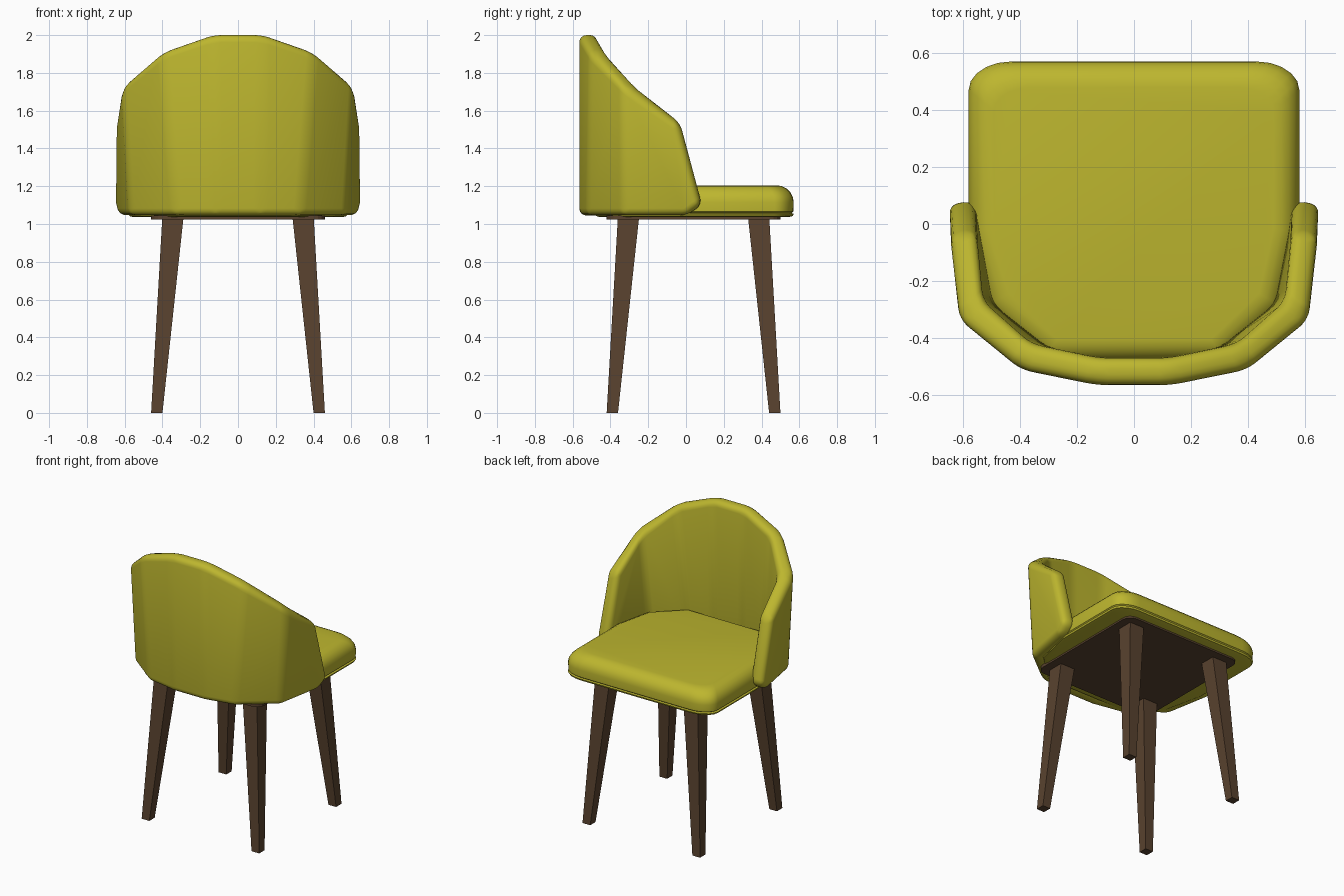
import bpy, bmesh, math

cube = bpy.data.objects.get("Cube")
if cube:
    bpy.data.objects.remove(cube, do_unlink=True)


def material(name, colour):
    m = bpy.data.materials.new(name)
    m.use_nodes = True
    m.diffuse_color = (*colour, 1)
    m.node_tree.nodes["Principled BSDF"].inputs["Base Color"].default_value = (*colour, 1)
    return m


FABRIC = material("olive yellow fabric", (0.51, 0.47, 0.028))
WOOD = material("dark brown wood", (0.10, 0.055, 0.028))


def make(name, verts, faces, mat, fix_normals=True):
    mesh = bpy.data.meshes.new(name)
    bm = bmesh.new()
    vs = [bm.verts.new(v) for v in verts]
    for f in faces:
        bm.faces.new([vs[i] for i in f])
    if fix_normals:
        bmesh.ops.recalc_face_normals(bm, faces=bm.faces)
    bm.to_mesh(mesh)
    bm.free()
    mesh.materials.append(mat)
    ob = bpy.data.objects.new(name, mesh)
    bpy.context.collection.objects.link(ob)
    return ob


def loft(name, rings, mat):
    """Closed solid through rings of equal point count."""
    n = len(rings[0])
    verts = [p for ring in rings for p in ring]
    faces = [(r * n + i, r * n + (i + 1) % n, (r + 1) * n + (i + 1) % n, (r + 1) * n + i)
             for r in range(len(rings) - 1) for i in range(n)]
    faces += [tuple(range(n)), tuple(range(len(verts) - n, len(verts)))]
    return make(name, verts, faces, mat)


def activate(ob):
    bpy.ops.object.select_all(action='DESELECT')
    ob.select_set(True)
    bpy.context.view_layer.objects.active = ob


def smooth(ob, degrees):
    activate(ob)
    bpy.ops.object.shade_smooth_by_angle(angle=math.radians(degrees))


def mirrored(half):
    return half + [(-x, y) for x, y in reversed(half)]


# Seat cushion: rounded front corners, narrowed rear, rolled top edge
half = [(0.32, -0.48), (0.52, -0.29), (0.58, -0.02)]
for i in range(6):
    a = math.radians(90 * i / 5)
    half.append((0.43 + 0.15 * math.cos(a), 0.47 + 0.1 * math.sin(a)))
outline = mirrored(half)
profile = [(0.03, 1.036), (0.005, 1.042), (0, 1.054), (0.012, 1.058), (0.002, 1.066), (0, 1.115)]
for i in range(1, 6):
    a = math.radians(90 * i / 5)
    profile.append((0.09 * (1 - math.cos(a)), 1.115 + 0.09 * math.sin(a)))
seat = loft("seat_cushion",
            [[(x * (1 - d / 0.58), y * (1 - d / 0.57), z) for x, y in outline] for d, z in profile],
            FABRIC)
smooth(seat, 40)

# Wraparound backrest: outer skin, thickened inwards, then rounded
low = [(0.12, -0.565, 1.045), (0.33, -0.525, 1.045), (0.575, -0.335, 1.045), (0.635, 0.0, 1.045)]
high = [(0.13, -0.565, 2.0), (0.40, -0.51, 1.91), (0.615, -0.335, 1.735), (0.645, -0.04, 1.53)]
tip = (0.655, 0.075, 1.10)


def full(points):
    return [(-x, y, z) for x, y, z in reversed(points)] + points


verts = full(low) + full(high) + full([tip])
n = len(low) * 2
faces = [(i, i + 1, n + i + 1, n + i) for i in range(1, n - 2)]
faces += [(0, 1, n + 1, n, 2 * n), (n - 2, n - 1, 2 * n + 1, 2 * n - 1, 2 * n - 2)]
back = make("backrest_shell", verts, faces, FABRIC, fix_normals=False)
solid = back.modifiers.new("thickness", 'SOLIDIFY')
solid.thickness, solid.offset, solid.use_even_offset = 0.095, -1, True
bevel = back.modifiers.new("rounding", 'BEVEL')
bevel.width, bevel.segments = 0.038, 4
bevel.limit_method, bevel.angle_limit = 'ANGLE', math.radians(10)
activate(back)
for mod in ("thickness", "rounding"):
    bpy.ops.object.modifier_apply(modifier=mod)
smooth(back, 40)

# Wooden base plate with rounded corners
corners = []
for cx, cy, start in ((1, 1, 0), (-1, 1, 90), (-1, -1, 180), (1, -1, 270)):
    for i in range(5):
        a = math.radians(start + 90 * i / 4)
        corners.append((cx * 0.40 + 0.06 * math.cos(a), 0.04 + cy * 0.40 + 0.06 * math.sin(a)))
loft("base_plate", [[(x, y, z) for x, y in corners] for z in (1.024, 1.045)], WOOD)


# Four splayed, tapered square legs
def square(cx, cy, r, z):
    return [(cx + sx * r, cy + sy * r, z) for sx, sy in ((-1, -1), (1, -1), (1, 1), (-1, 1))]


for end, sy in (("far", 1), ("near", -1)):
    for side, sx in (("left", 1), ("right", -1)):
        loft(f"leg_{end}_{side}",
             [square(sx * 0.43, 0.04 + sy * 0.43, 0.03, 0),
              square(sx * 0.345, 0.04 + sy * 0.345, 0.056, 1.03)], WOOD)
